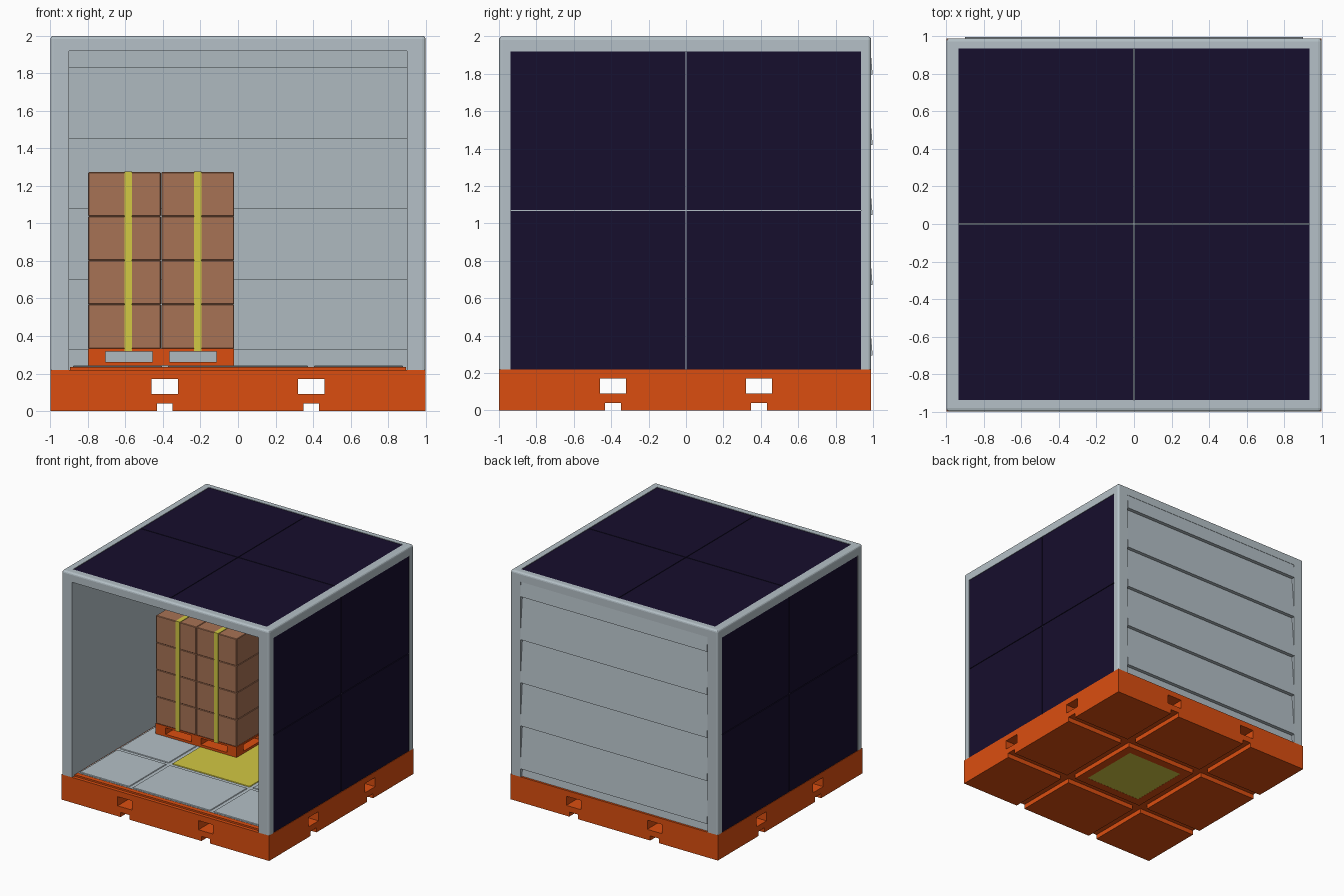
import bpy, bmesh
from mathutils import Vector

if "Cube" in bpy.data.objects:
    bpy.data.objects.remove(bpy.data.objects["Cube"])


def mat(name, rgb):
    m = bpy.data.materials.new(name)
    m.diffuse_color = (*rgb, 1)
    m.use_nodes = True
    m.node_tree.nodes["Principled BSDF"].inputs["Base Color"].default_value = m.diffuse_color
    return m


ORANGE = mat("orange", (0.71, 0.076, 0.005))
DARK = mat("dark_panel", (0.008, 0.0044, 0.026))
CARD = mat("cardboard", (0.39, 0.17, 0.09))
YELLOW = mat("yellow", (0.645, 0.578, 0.056))
GREY = mat("pale_grey", (0.46, 0.53, 0.57))


def finish(name, bm, m):
    bmesh.ops.recalc_face_normals(bm, faces=bm.faces)
    me = bpy.data.meshes.new(name)
    bm.to_mesh(me)
    bm.free()
    ob = bpy.data.objects.new(name, me)
    bpy.context.collection.objects.link(ob)
    me.materials.append(m)
    return ob


def bevel(ob, width, segments=1, limit="ANGLE"):
    b = ob.modifiers.new("bevel", "BEVEL")
    b.width, b.segments, b.limit_method = width, segments, limit
    return ob


def box(name, lo, hi, m, bev=0):
    bm = bmesh.new()
    bmesh.ops.create_cube(bm, size=1)
    lo, hi = Vector(lo), Vector(hi)
    for v in bm.verts:
        v.co = [(lo[i] + hi[i]) / 2 + v.co[i] * (hi[i] - lo[i]) for i in range(3)]
    ob = finish(name, bm, m)
    return bevel(ob, bev) if bev else ob


def extrude(name, profile, place, a, b, m):
    """Closed 2D profile swept from a to b; place(p, t) gives the 3D point."""
    bm = bmesh.new()
    f = bm.faces.new([bm.verts.new(place(p, a)) for p in profile])
    ext = bmesh.ops.extrude_face_region(bm, geom=[f], use_keep_orig=True)
    shift = Vector(place((0, 0), b)) - Vector(place((0, 0), a))
    bmesh.ops.translate(bm, vec=shift, verts=[v for v in ext["geom"] if isinstance(v, bmesh.types.BMVert)])
    return finish(name, bm, m)


def carve(ob, lo, hi):
    c = box("cutter", lo, hi, ob.data.materials[0])
    c.hide_render = True
    d = ob.modifiers.new("cut", "BOOLEAN")
    d.operation, d.object, d.solver = "DIFFERENCE", c, "EXACT"


def bake(ob):
    # apply all modifiers and clear the cutters
    dg = bpy.context.evaluated_depsgraph_get()
    me = bpy.data.meshes.new_from_object(ob.evaluated_get(dg))
    cutters = [d.object for d in ob.modifiers if d.type == "BOOLEAN"]
    ob.modifiers.clear()
    ob.data = me
    for c in cutters:
        bpy.data.objects.remove(c)


BACK = 0.99

# orange base with fork tunnels, underside channels and centre pocket
base = box("base", (-1, -1, 0), (1, BACK, 0.22), ORANGE)
for s in (-0.39, 0.39):
    for h, z0, z1 in ((0.07, 0.09, 0.17), (0.042, -0.1, 0.04)):
        carve(base, (s - h, -1.2, z0), (s + h, 1.2, z1))
        carve(base, (-1.2, s - h, z0), (1.2, s + h, z1))
carve(base, (-0.273, -0.273, -0.1), (0.273, 0.273, 0.01))
bake(base)
box("underside_plate", (-0.273, -0.273, 0.001), (0.273, 0.273, 0.012), YELLOW)

# floor tray and 3 x 3 floor tiles
box("floor_tray", (-0.895, -0.97, 0.215), (0.895, 0.94, 0.234), ORANGE)
box("floor_sheet", (-0.89, -0.93, 0.23), (0.89, 0.94, 0.236), GREY)
cuts = ((-0.88, -0.405), (-0.375, 0.375), (0.405, 0.88))
for i, (x0, x1) in enumerate(cuts):
    for j, (y0, y1) in enumerate(cuts):
        centre = i == 1 and j == 1
        box("floor_tile", (x0, y0 - (0.04 if j == 0 else 0), 0.233),
            (x1, y1 + (0.04 if j == 2 else 0), 0.242), YELLOW if centre else GREY, 0.004)

# side walls and roof in one shell, pockets for the dark panels
arch = [(-1, 0.22), (-1, 2), (1, 2), (1, 0.22), (0.9, 0.22), (0.9, 1.92), (-0.9, 1.92), (-0.9, 0.22)]
shell = extrude("shell", arch, lambda p, t: (p[0], t, p[1]), -1, BACK, GREY)
bw = shell.data.attributes.new("bevel_weight_edge", "FLOAT", "EDGE")
for e in shell.data.edges:
    a, b = (shell.data.vertices[k].co for k in e.vertices)
    outer = all(max(abs(v.x), v.z - 1) > 0.99 for v in (a, b))
    flat_bottom = a.z < 0.3 and b.z < 0.3
    bw.data[e.index].value = 1.0 if outer and not flat_bottom else 0.0
bevel(shell, 0.018, 3, "WEIGHT")
D = 0.012
for s in (-1, 1):
    xs = sorted((s * (1 - D), s * 1.1))
    carve(shell, (xs[0], -0.938, 0.1), (xs[1], 0.935, 1.92))
carve(shell, (-0.935, -0.938, 2 - D), (0.935, 0.935, 2.1))
bake(shell)

# dark panels, 2 x 2 on each side and on the roof
G = 0.003
for y0, y1 in ((-0.938, -G), (G, 0.935)):
    for z0, z1 in ((0.22, 1.07 - G), (1.07 + G, 1.92)):
        for s in (-1, 1):
            xs = sorted((s * (1 - D - 0.004), s * 0.996))
            box("side_panel", (xs[0], y0, z0), (xs[1], y1, z1), DARK)
    for x0, x1 in ((-0.935, -G), (G, 0.935)):
        box("roof_panel", (x0, y0, 2 - D - 0.004), (x1, y1, 1.996), DARK)

# back wall: overlapping slats, each leaning in toward its top
STEP, LEAN = 0.375, 0.032
starts = [0.295 + STEP * i for i in range(5)]


def slats(y, lift):
    slope = LEAN / STEP
    pts = [(y - slope * (0.22 - starts[0] - lift + STEP), 0.22)]
    for z in starts:
        pts += [(y - LEAN, z + lift), (y, z + lift)]
    return pts + [(y - slope * (1.92 - starts[-1] - lift), 1.92)]


outline = slats(0.998, 0) + slats(0.955, 0.035)[::-1]
extrude("back_slats", outline, lambda p, t: (t, p[0], p[1]), -0.9, 0.9, GREY)

# pallet with openings both ways
PX, PY, W = -0.80, 0.01, 0.78
pallet = box("pallet", (PX, PY, 0.242), (PX + W, PY + W, 0.333), ORANGE)
for o in (0.095, 0.435):
    carve(pallet, (PX + o, PY - 0.1, 0.262), (PX + o + 0.25, PY + W + 0.1, 0.318))
    carve(pallet, (PX - 0.1, PY + o, 0.262), (PX + W + 0.1, PY + o + 0.25, 0.318))
bake(pallet)

# stacked boxes
B, H = W / 2, 0.235
for k in range(4):
    for i in range(2):
        for j in range(2):
            lo = Vector((PX + i * B, PY + j * B, 0.333 + k * H))
            box("carton", lo + Vector((0.001, 0.001, 0)), lo + Vector((B - 0.001, B - 0.001, H)), CARD, 0.004)

# straps over the stack
t, top, low = 0.005, 0.333 + 4 * H, 0.32
y0, y1 = PY, PY + W
loop = [(y0 - t, low), (y0 - t, top + t), (y1 + t, top + t), (y1 + t, low),
        (y1, low), (y1, top), (y0, top), (y0, low)]
for x in (-0.585, -0.215):
    extrude("strap", loop, lambda p, q: (q, p[0], p[1]), x - 0.02, x + 0.02, YELLOW)
